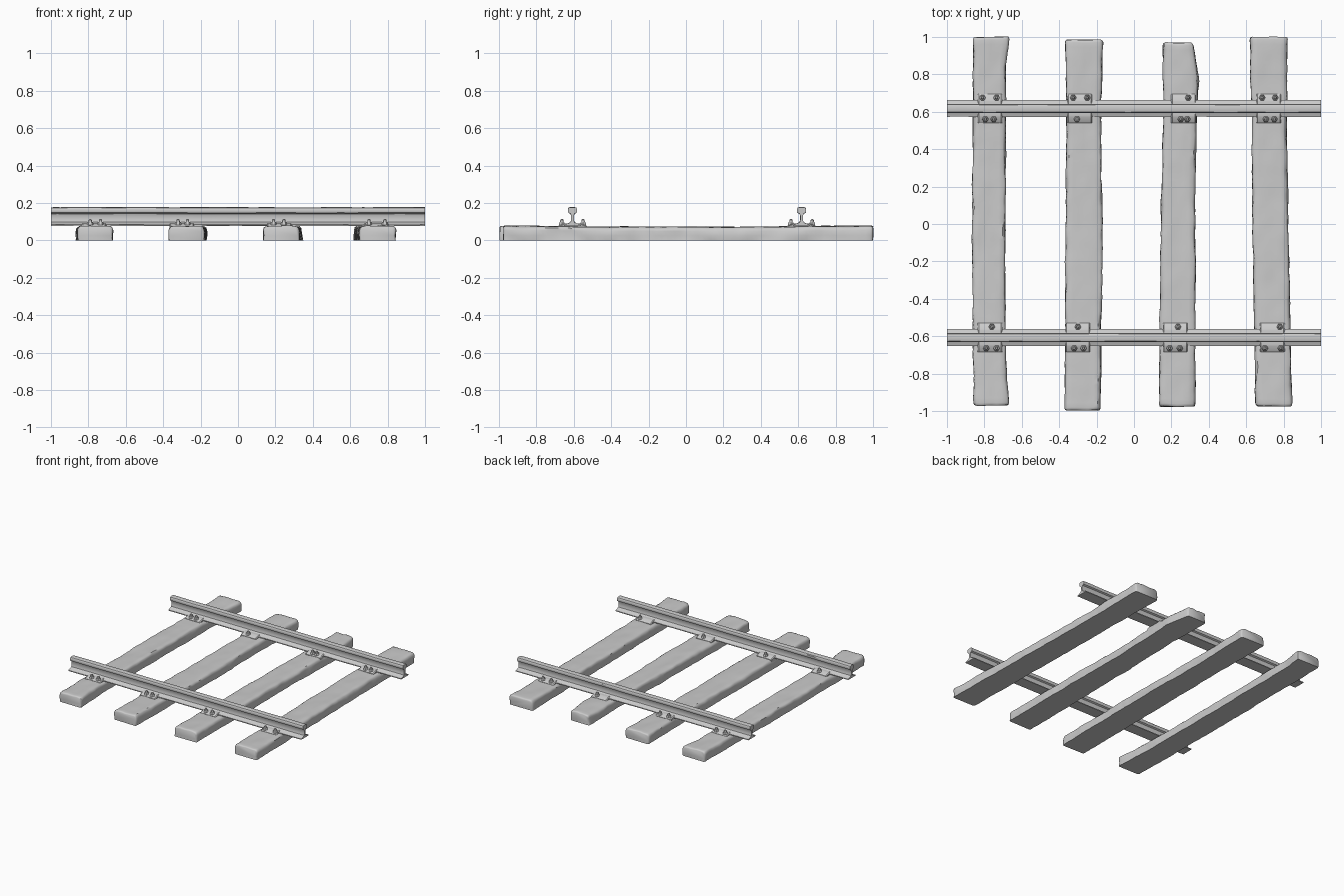
import bpy, bmesh, math
from mathutils import Vector, noise

if "Cube" in bpy.data.objects:
    bpy.data.objects.remove(bpy.data.objects["Cube"])


def finish(bm, name, angle=35):
    bmesh.ops.recalc_face_normals(bm, faces=bm.faces)
    mesh = bpy.data.meshes.new(name)
    bm.to_mesh(mesh)
    bm.free()
    ob = bpy.data.objects.new(name, mesh)
    bpy.context.collection.objects.link(ob)
    bpy.ops.object.select_all(action='DESELECT')
    ob.select_set(True)
    bpy.context.view_layer.objects.active = ob
    bpy.ops.object.shade_smooth_by_angle(angle=math.radians(angle))
    return ob


def loft(bm, rings):
    rows = [[bm.verts.new(p) for p in r] for r in rings]
    n = len(rows[0])
    for a, b in zip(rows, rows[1:]):
        for i in range(n):
            j = (i + 1) % n
            bm.faces.new((a[i], a[j], b[j], b[i]))
    bm.faces.new(rows[0])
    bm.faces.new(rows[-1])


def interp(keys, y):
    for (y0, *a), (y1, *b) in zip(keys, keys[1:]):
        if y <= y1:
            t = min(1, max(0, (y - y0) / (y1 - y0)))
            return [p + (q - p) * t for p, q in zip(a, b)]
    return keys[-1][1:]


def jitter(x, y, z):
    return noise.noise(Vector((x, y, z)))


# Sleepers: worn planks; each key is (y, left x, right x)
SLEEPERS = [
    [(-0.97, -0.855, -0.67), (-0.7, -0.86, -0.685), (0, -0.865, -0.69), (0.6, -0.86, -0.685),
     (0.85, -0.86, -0.685), (1.0, -0.86, -0.665)],
    [(-0.995, -0.37, -0.18), (0, -0.365, -0.17), (0.5, -0.36, -0.18), (0.985, -0.365, -0.165)],
    [(-0.975, 0.135, 0.325), (-0.3, 0.14, 0.33), (0.1, 0.145, 0.325), (0.6, 0.16, 0.335),
     (0.78, 0.155, 0.345), (0.97, 0.155, 0.315)],
    [(-0.975, 0.65, 0.845), (-0.6, 0.645, 0.835), (0, 0.635, 0.825), (0.5, 0.63, 0.815),
     (1.0, 0.62, 0.82)],
]
# Cross-section as (across, up) with eased top corners
SECTION = [(0, 0), (0, 0.35), (0, 0.7), (0.02, 0.88), (0.07, 0.98), (0.2, 1), (0.35, 1), (0.5, 1),
           (0.65, 1), (0.8, 1), (0.93, 0.98), (0.98, 0.88), (1, 0.7), (1, 0.35), (1, 0)]


def sleeper(idx, keys):
    y0, y1 = keys[0][0], keys[-1][0]
    seed = idx * 17.3
    steps = 80
    ys = [y0, y0 + 0.004] + [y0 + 0.015 + (y1 - y0 - 0.03) * i / steps for i in range(steps + 1)]
    ys += [y1 - 0.004, y1]
    rings = []
    for k, y in enumerate(ys):
        edge = min(k, len(ys) - 1 - k)
        inset = (0.009, 0.003, 0)[min(edge, 2)]
        lo, hi = interp(keys, y)
        height = 0.071 + 0.007 * y * y - inset * 0.8
        ring = []
        for u, v in SECTION:
            x = lo + inset + (hi - lo - 2 * inset) * u
            side = 1 if u > 0.5 else -1
            if abs(u - 0.5) > 0.4:
                x += 0.006 * jitter(side * 3.1 + seed, y * 7, v * 1.5)
                x += 0.004 * jitter(side * 8.7 + seed, y * 22, v * 2)
            z = height * v
            if v > 0.8:
                z += 0.004 * jitter(x * 22, y * 4, seed) + 0.003 * jitter(x * 40, y * 11, seed + 5)
            # slightly crooked saw cut at the ends
            near = max(0, 1 - min(y - y0, y1 - y) / 0.1)
            ring.append((x, y + near * 0.006 * jitter(x * 14, seed, v), z))
        rings.append(ring)
    bm = bmesh.new()
    loft(bm, rings)
    finish(bm, f"sleeper_{idx + 1}", 45)


for i, keys in enumerate(SLEEPERS):
    sleeper(i, keys)

# Rails: half profile (offset, z) mirrored to foot, web and head
HALF = [(0.045, 0.078), (0.045, 0.084), (0.022, 0.091), (0.01, 0.098), (0.007, 0.11), (0.007, 0.132),
        (0.011, 0.142), (0.022, 0.148), (0.024, 0.153), (0.024, 0.168), (0.02, 0.174), (0.011, 0.177)]
PROFILE = HALF + [(-d, z) for d, z in reversed(HALF)]


def rail(name, yc, seed):
    bm = bmesh.new()
    rings = []
    for k in range(61):
        x = -1 + k / 30
        ring = []
        for d, z in PROFILE:
            wob = 0.0015 if abs(x) < 0.99 else 0
            ring.append((x, yc + d + wob * jitter(x * 6, d * 20, seed),
                         z + wob * jitter(x * 6, seed, z * 20)))
        rings.append(ring)
    loft(bm, rings)
    finish(bm, name, 35)


# Chairs: base plate with shoulders gripping the rail foot
PLATE = [(0.078, 0.06), (0.078, 0.076), (0.072, 0.081), (0.056, 0.085), (0.046, 0.09), (0.036, 0.091)]
PLATE_PROFILE = PLATE + [(-d, z) for d, z in reversed(PLATE)]


def plate(name, xc, yc):
    bm = bmesh.new()
    rings = []
    for dx, drop in ((-0.066, 0.005), (-0.06, 0), (0.06, 0), (0.066, 0.005)):
        rings.append([(xc + dx, yc + d, z - drop) for d, z in PLATE_PROFILE])
    loft(bm, rings)
    finish(bm, name, 30)


# Bolts: six-sided nut with a tapered stud
def bolt(name, x, y):
    bm = bmesh.new()
    outline = ((0.017, 0.074), (0.017, 0.092), (0.014, 0.097), (0.009, 0.098), (0.008, 0.11), (0.005, 0.113))
    loft(bm, [[(x + r * math.cos(a * math.pi / 6), y + r * math.sin(a * math.pi / 6), z)
               for a in range(12)] if r < 0.01 else
              [(x + r * (1 if a % 2 == 0 else 0.866) * math.cos(a * math.pi / 6),
                y + r * (1 if a % 2 == 0 else 0.866) * math.sin(a * math.pi / 6), z)
               for a in range(12)] for r, z in outline])
    finish(bm, name, 30)


# side: (rail y, outward direction, plate x, outer bolt x, inner bolt x)
SIDES = {
    "front": (-0.607, -1, (-0.77, -0.30, 0.22, 0.74),
              (-0.79, -0.735, -0.32, -0.27, 0.19, 0.245, 0.70, 0.785), (-0.76, -0.30, 0.235, 0.78)),
    "back": (0.618, 1, (-0.77, -0.29, 0.265, 0.72),
             (-0.81, -0.735, -0.325, -0.25, 0.29, 0.685, 0.755),
             (-0.795, -0.75, -0.305, 0.25, 0.285, 0.705, 0.75)),
}
for side, (yc, out, plates, outer, inner) in SIDES.items():
    rail(f"{side}_rail", yc, 3.3 * out)
    for n, x in enumerate(plates):
        plate(f"{side}_plate_{n + 1}", x, yc)
    for label, xs, d in (("outer", outer, 0.057 * out), ("inner", inner, -0.057 * out)):
        for n, x in enumerate(xs):
            bolt(f"{side}_{label}_bolt_{n + 1}", x, yc + d)
